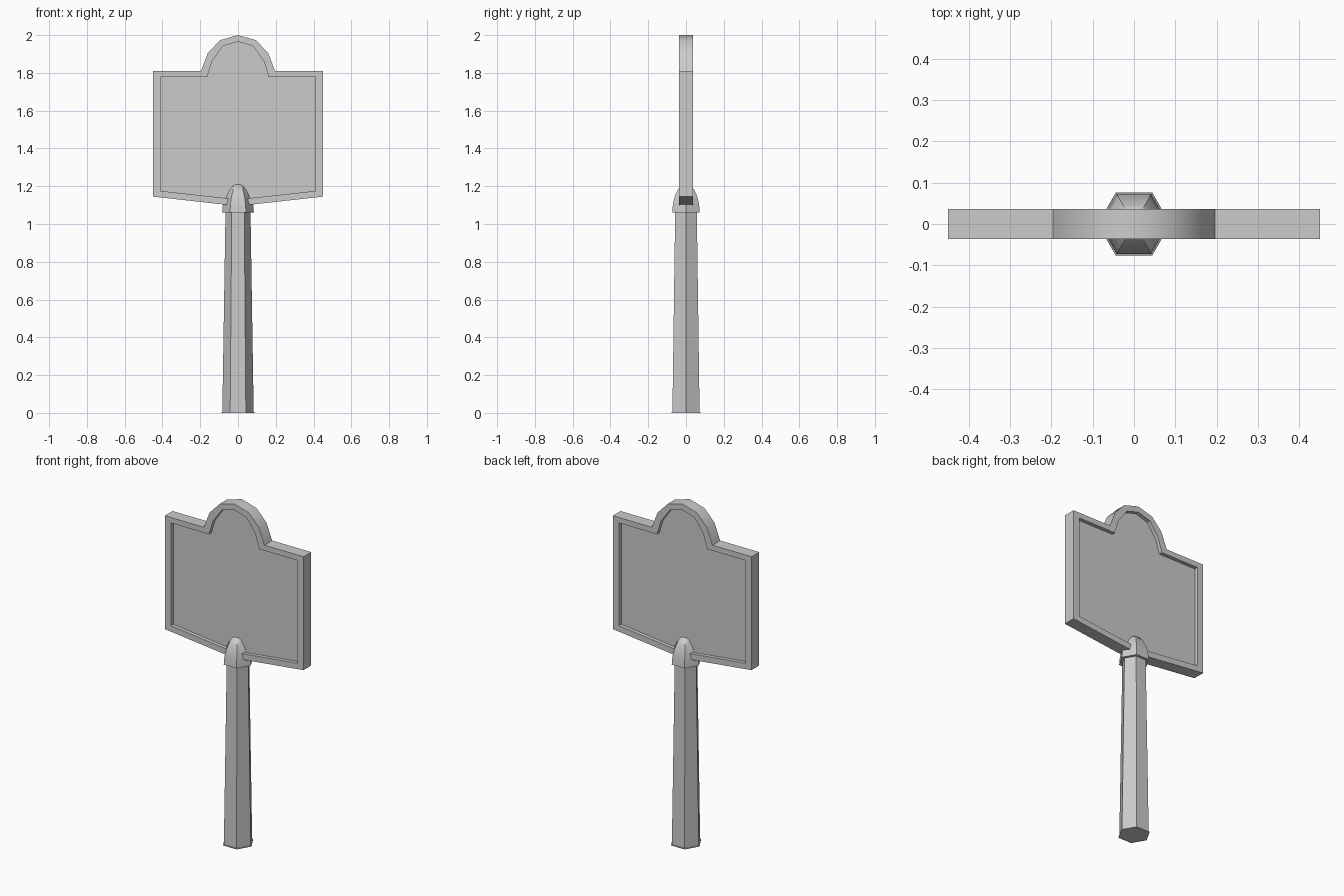
import bpy, bmesh, math

cube = bpy.data.objects.get("Cube")
if cube:
    bpy.data.objects.remove(cube)

grey = bpy.data.materials.new("stone_grey")
grey.use_nodes = True
colour = (0.6, 0.6, 0.6, 1)
grey.diffuse_color = colour
grey.node_tree.nodes["Principled BSDF"].inputs["Base Color"].default_value = colour


def finish(name, bm):
    bmesh.ops.recalc_face_normals(bm, faces=bm.faces)
    mesh = bpy.data.meshes.new(name)
    bm.to_mesh(mesh)
    bm.free()
    mesh.materials.append(grey)
    obj = bpy.data.objects.new(name, mesh)
    bpy.context.collection.objects.link(obj)
    bpy.ops.object.select_all(action="DESELECT")
    obj.select_set(True)
    bpy.context.view_layer.objects.active = obj
    bpy.ops.object.shade_smooth_by_angle(angle=math.radians(32))
    return obj


def loft(name, rings, cap_ends):
    """Skin a stack of closed rings of points."""
    bm = bmesh.new()
    loops = [[bm.verts.new(p) for p in ring] for ring in rings]
    for a, b in zip(loops, loops[1:]):
        for i in range(len(a)):
            j = (i + 1) % len(a)
            bm.faces.new((a[i], a[j], b[j], b[i]))
    if cap_ends:
        bm.faces.new(loops[0])
        bm.faces.new(loops[-1])
    return finish(name, bm)


def hexagon(radius, z):
    return [(radius * math.cos(k * math.pi / 3), radius * math.sin(k * math.pi / 3), z)
            for k in range(6)]


def outline(half):
    """Mirror a bottom-centre to top-centre profile across x = 0."""
    return half + [(-x, z) for x, z in half[-2:0:-1]]


def at_depth(points, y):
    return [(x, y, z) for x, z in points]


# Tapered six-sided post, foot plate and domed collar
loft("post", [hexagon(0.083, 0.004), hexagon(0.066, 1.08)], True)
loft("post_foot", [hexagon(0.088, 0), hexagon(0.087, 0.005)], True)
dome = [(0.084, 1.06), (0.08, 1.105), (0.069, 1.145), (0.053, 1.178),
        (0.036, 1.2), (0.022, 1.208)]
loft("collar", [hexagon(r, z) for r, z in dome], True)

# Sign board with a raised border and a recessed panel on both sides
outer = outline([(0, 1.095), (0.45, 1.145), (0.45, 1.81), (0.196, 1.81),
                 (0.16, 1.905), (0.095, 1.973), (0, 2.0)])
inner = outline([(0, 1.13), (0.41, 1.175), (0.41, 1.778), (0.163, 1.778),
                 (0.138, 1.86), (0.08, 1.942), (0, 1.965)])
face, recess = 0.036, 0.014
loft("sign_board", [at_depth(inner, -recess), at_depth(inner, -face),
                    at_depth(outer, -face), at_depth(outer, face),
                    at_depth(inner, face), at_depth(inner, recess)], True)
